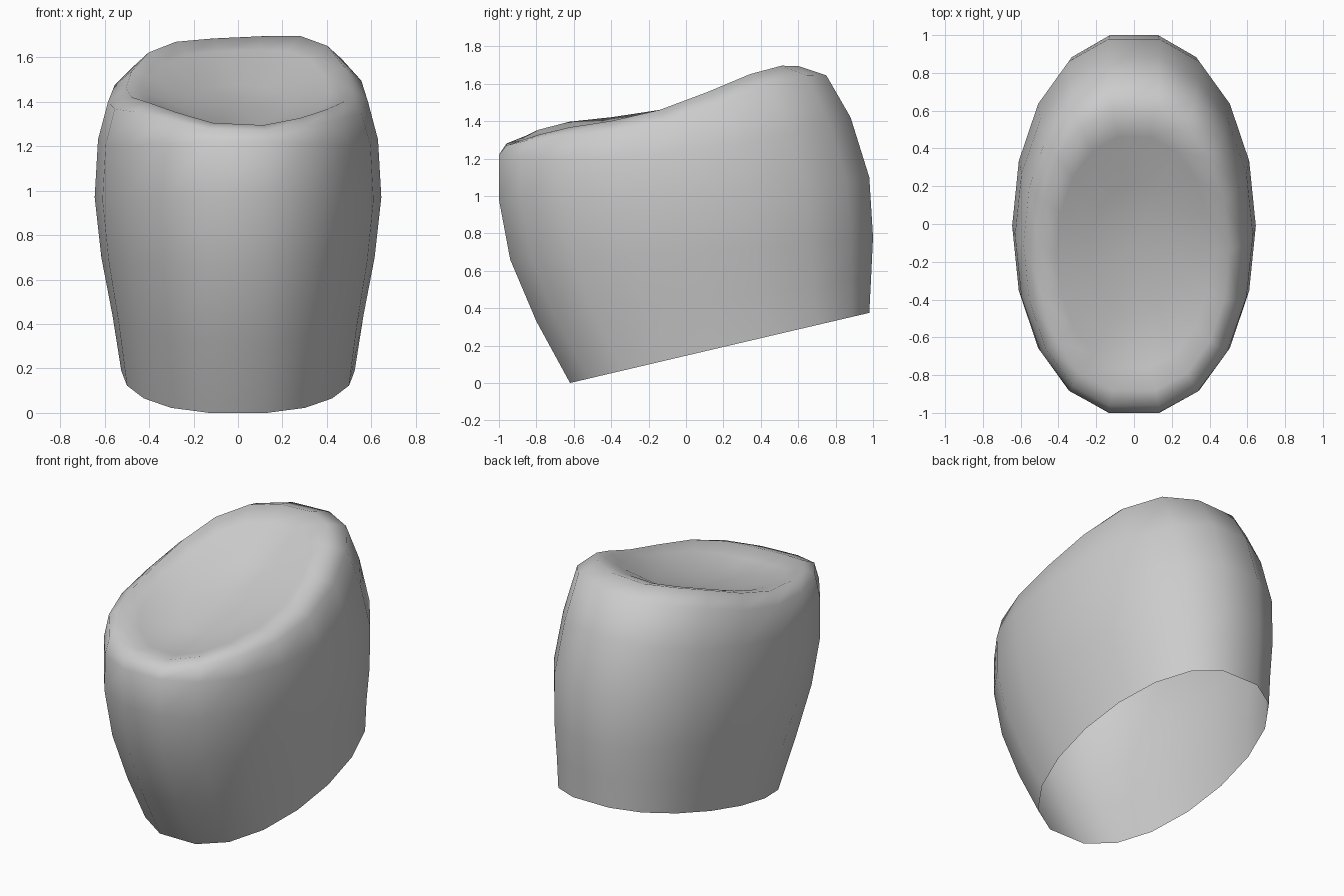
import bpy, bmesh, math

if "Cube" in bpy.data.objects:
    bpy.data.objects.remove(bpy.data.objects["Cube"])

SIDES = 18
K = math.cos(math.radians(10))

# Each ring: front (y, z), back (y, z), half width, height at mid length, rim bump, squareness
rings = [
    ((-0.62, 0.00), (0.98, 0.375), 0.525, 0.188, 0, 0.8),
    ((-0.80, 0.33), (0.99, 0.57), 0.565, 0.44, 0, 0.85),
    ((-0.94, 0.66), (1.00, 0.78), 0.615, 0.70, 0, 0.9),
    ((-1.00, 0.98), (0.98, 1.10), 0.645, 0.97, 0, 0.9),
    ((-1.00, 1.22), (0.88, 1.42), 0.63, 1.23, 0, 0.9),
    ((-0.96, 1.275), (0.75, 1.64), 0.585, 1.40, 1, 0.85),
    ((-0.88, 1.30), (0.60, 1.69), 0.505, 1.46, 1, 0.85),
    ((-0.76, 1.275), (0.46, 1.63), 0.41, 1.44, 0.6, 0.9),
    ((-0.48, 1.29), (0.20, 1.475), 0.23, 1.39, 0, 1.0),
]

bm = bmesh.new()


def add_ring(front, back, half_width, mid_z, bump, power):
    """Oval loop that follows a saddle-like height curve from front to back."""
    (yf, zf), (yb, zb) = front, back
    verts = []
    for i in range(SIDES):
        a = math.radians(10 + 20 * i)
        s, c = math.sin(a), math.cos(a) / K
        x = half_width * math.copysign(abs(s) ** power, s)
        y = (yf + yb) / 2 + (yb - yf) / 2 * c
        z = mid_z + (zb - zf) / 2 * c + ((zf + zb) / 2 - mid_z) * c * c
        z += bump * (0.14 * c * c * max(0, 1 - c * c) + 0.03 * s * c)
        verts.append(bm.verts.new((x, y, z)))
    return verts


# Outer wall, rolled rim and dished top as one loft; the slanted base is open
loops = [add_ring(*r) for r in rings]
for lo, hi in zip(loops, loops[1:]):
    for i in range(SIDES):
        j = (i + 1) % SIDES
        # ring angles run clockwise from above, so this order faces outward
        bm.faces.new((lo[j], lo[i], hi[i], hi[j]))

# Middle of the dish
centre = bm.verts.new((0, -0.13, 1.375))
for i in range(SIDES):
    bm.faces.new((loops[-1][(i + 1) % SIDES], loops[-1][i], centre))

# Rest exactly on the ground
low = min(v.co.z for v in bm.verts)
for v in bm.verts:
    v.co.z -= low

mesh = bpy.data.meshes.new("tooth_crown")
bm.to_mesh(mesh)
bm.free()
crown = bpy.data.objects.new("tooth_crown", mesh)
bpy.context.collection.objects.link(crown)
bpy.context.view_layer.objects.active = crown
crown.select_set(True)
bpy.ops.object.shade_smooth()
